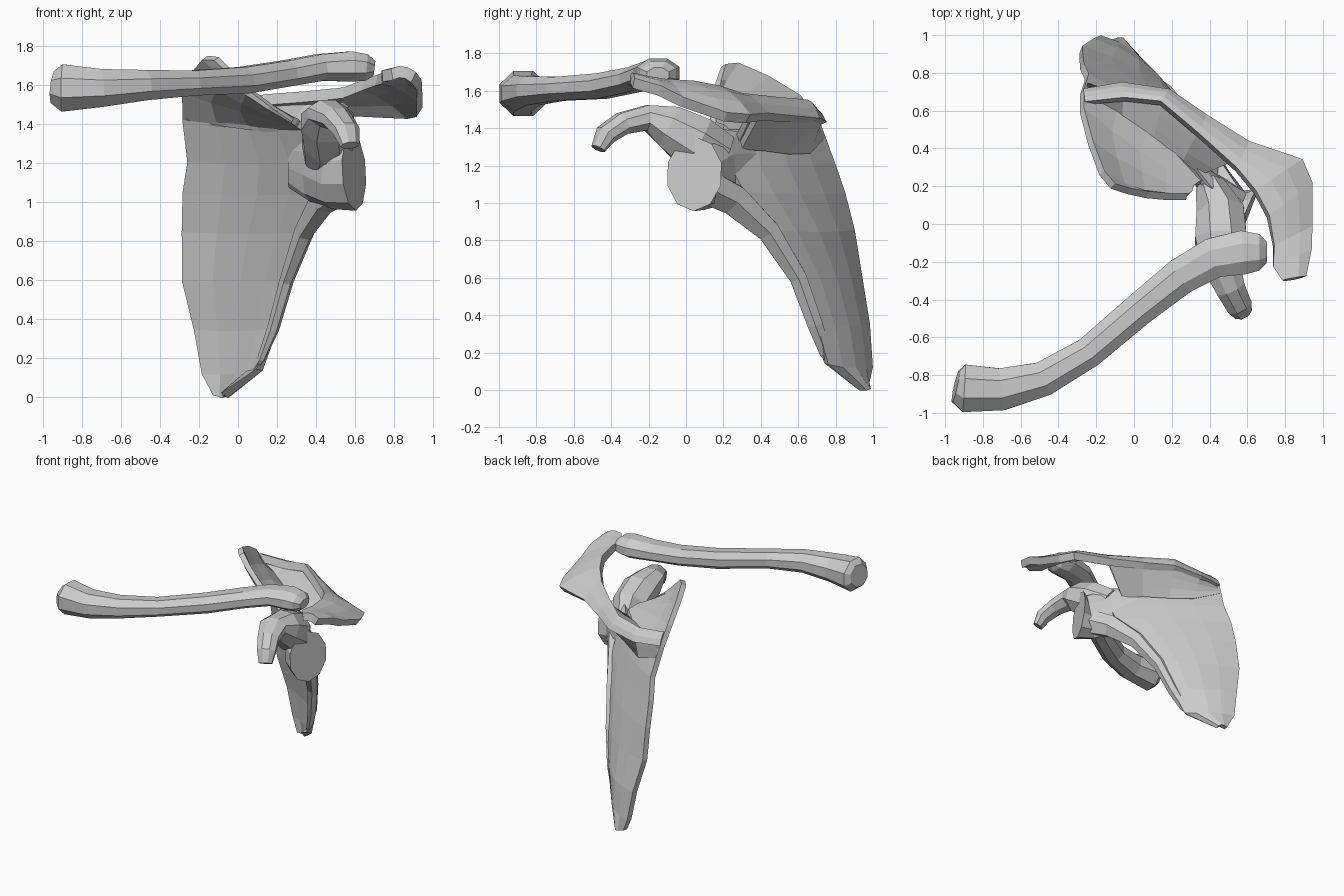
import bpy, bmesh
from math import sin, cos, pi
from mathutils import Vector


def finish(name, bm):
    bmesh.ops.recalc_face_normals(bm, faces=bm.faces)
    me = bpy.data.meshes.new(name)
    bm.to_mesh(me)
    bm.free()
    ob = bpy.data.objects.new(name, me)
    bpy.context.collection.objects.link(ob)
    return ob


def tube(name, stations, sides=8, up=(0, 0, 1)):
    """Elliptical loft; each station is x, y, z, half width, half height."""
    bm = bmesh.new()
    pts = [Vector(s[:3]) for s in stations]
    rings = []
    for i, s in enumerate(stations):
        t = (pts[min(i + 1, len(pts) - 1)] - pts[max(i - 1, 0)]).normalized()
        side = t.cross(Vector(up)).normalized()
        top = side.cross(t)
        ring = []
        for k in range(sides):
            a = 2 * pi * (k + 0.5) / sides
            ring.append(bm.verts.new(pts[i] + side * cos(a) * s[3] * 1.05 + top * sin(a) * s[4] * 1.05))
        rings.append(ring)
    for a, b in zip(rings, rings[1:]):
        for k in range(sides):
            j = (k + 1) % sides
            bm.faces.new((a[k], a[j], b[j], b[k]))
    bm.faces.new(rings[0])
    bm.faces.new(rings[-1])
    return finish(name, bm)


def sheet(name, rows, cols, thickness):
    """Solid plate; each row is three points joined by a parabola."""
    bm = bmesh.new()
    grid = []
    for m, c, l in rows:
        m, c, l = Vector(m), Vector(c), Vector(l)
        line = []
        for k in range(cols):
            t = k / (cols - 1)
            line.append(bm.verts.new(m * (1 - t) * (1 - 2 * t) + c * 4 * t * (1 - t) + l * t * (2 * t - 1)))
        grid.append(line)
    for a, b in zip(grid, grid[1:]):
        for k in range(cols - 1):
            bm.faces.new((a[k], a[k + 1], b[k + 1], b[k]))
    ob = finish(name, bm)
    mod = ob.modifiers.new("thickness", 'SOLIDIFY')
    mod.thickness = thickness
    mod.offset = 0
    return ob


def mid(a, b, lift=(0, 0, 0)):
    return (Vector(a) + Vector(b)) / 2 + Vector(lift)


# Collar bone: S-shaped shaft with a flared inner end
tube("collar_bone", [
    (-0.945, -0.86, 1.59, 0.085, 0.085),
    (-0.90, -0.87, 1.585, 0.13, 0.125),
    (-0.70, -0.875, 1.585, 0.115, 0.10),
    (-0.48, -0.82, 1.60, 0.095, 0.08),
    (-0.24, -0.68, 1.61, 0.085, 0.066),
    (0.03, -0.45, 1.625, 0.09, 0.07),
    (0.25, -0.275, 1.66, 0.10, 0.068),
    (0.42, -0.18, 1.69, 0.11, 0.07),
    (0.58, -0.15, 1.695, 0.12, 0.08),
    (0.66, -0.15, 1.69, 0.10, 0.07),
    (0.70, -0.15, 1.685, 0.06, 0.04)])

# Shoulder blade plate: inner edge and outer edge per level, bowed backwards
lower = [
    ((-0.125, 0.955, 0.01), (-0.07, 0.925, 0.01)),
    ((-0.18, 0.98, 0.12), (0.11, 0.75, 0.14)),
    ((-0.22, 0.965, 0.35), (0.19, 0.69, 0.35)),
    ((-0.28, 0.925, 0.60), (0.26, 0.60, 0.60)),
    ((-0.28, 0.885, 0.85), (0.35, 0.45, 0.85)),
    ((-0.275, 0.835, 1.05), (0.43, 0.30, 1.05)),
    ((-0.25, 0.78, 1.21), (0.43, 0.22, 1.20)),
    ((-0.275, 0.70, 1.43), (0.34, 0.22, 1.38))]
rows = [(m, mid(m, l, (0.03, 0.03, -0.01)), l) for m, l in lower]
rows += [
    ((-0.275, 0.60, 1.565), (0.02, 0.38, 1.48), (0.31, 0.20, 1.40)),
    ((-0.23, 0.43, 1.67), (0.03, 0.27, 1.52), (0.30, 0.17, 1.41)),
    ((-0.17, 0.27, 1.74), (0.05, 0.165, 1.56), (0.28, 0.15, 1.42)),
    ((-0.11, 0.20, 1.735), (0.07, 0.155, 1.57), (0.28, 0.145, 1.42))]
sheet("shoulder_blade", rows, 5, 0.04)

# Thick outer border of the blade
tube("blade_border", [
    (0.08, 0.785, 0.14, 0.02, 0.012),
    (0.12, 0.745, 0.20, 0.035, 0.02),
    (0.18, 0.69, 0.35, 0.045, 0.03),
    (0.25, 0.60, 0.60, 0.05, 0.035),
    (0.34, 0.44, 0.85, 0.065, 0.05),
    (0.44, 0.25, 1.02, 0.09, 0.07),
    (0.54, 0.10, 1.09, 0.10, 0.08)], 6, (1, 0, 0))

# Neck and shoulder socket
tube("socket", [
    (0.27, 0.37, 1.22, 0.015, 0.14),
    (0.39, 0.22, 1.20, 0.065, 0.19),
    (0.51, 0.08, 1.15, 0.12, 0.18),
    (0.595, 0.045, 1.155, 0.155, 0.19)], 10)

# Hooked beak in front of the socket
tube("beak", [
    (0.41, 0.19, 1.24, 0.08, 0.13),
    (0.46, 0.05, 1.32, 0.13, 0.15),
    (0.46, -0.09, 1.41, 0.14, 0.12),
    (0.46, -0.21, 1.455, 0.105, 0.07),
    (0.51, -0.34, 1.425, 0.08, 0.06),
    (0.555, -0.43, 1.365, 0.07, 0.055),
    (0.575, -0.47, 1.29, 0.05, 0.035)])

# Crest of the spine, widening into the shoulder tip: front edge, back edge
crest = [
    ((-0.26, 0.64, 1.50), (-0.265, 0.69, 1.43)),
    ((-0.05, 0.66, 1.49), (-0.06, 0.725, 1.42)),
    ((0.14, 0.64, 1.525), (0.18, 0.69, 1.44)),
    ((0.34, 0.47, 1.54), (0.37, 0.56, 1.45)),
    ((0.54, 0.29, 1.56), (0.60, 0.42, 1.46)),
    ((0.64, 0.17, 1.60), (0.88, 0.33, 1.45)),
    ((0.71, 0.04, 1.625), (0.93, 0.21, 1.46)),
    ((0.74, -0.12, 1.635), (0.93, -0.02, 1.54)),
    ((0.74, -0.23, 1.645), (0.93, -0.14, 1.60)),
    ((0.79, -0.30, 1.655), (0.90, -0.28, 1.64))]
sheet("spine_crest_and_tip", [(a, mid(a, b, (0, 0, 0.02)), b) for a, b in crest], 4, 0.06)

# Upper and lower walls joining the crest to the blade
feet_up = [(-0.25, 0.68, 1.42), (-0.06, 0.54, 1.40), (0.10, 0.43, 1.38), (0.25, 0.32, 1.35), (0.36, 0.27, 1.33)]
feet_low = [(-0.25, 0.73, 1.35), (-0.05, 0.65, 1.27), (0.10, 0.54, 1.27), (0.25, 0.41, 1.29), (0.36, 0.29, 1.30)]
for name, feet, pick in (("spine_upper_wall", feet_up, 0.5), ("spine_lower_wall", feet_low, 0.75)):
    wall = []
    for foot, (a, b) in zip(feet, crest):
        top = Vector(a).lerp(Vector(b), pick)
        wall.append((foot, mid(foot, top, (0, 0, 0.0)), top))
    sheet(name, wall, 4, 0.035)
